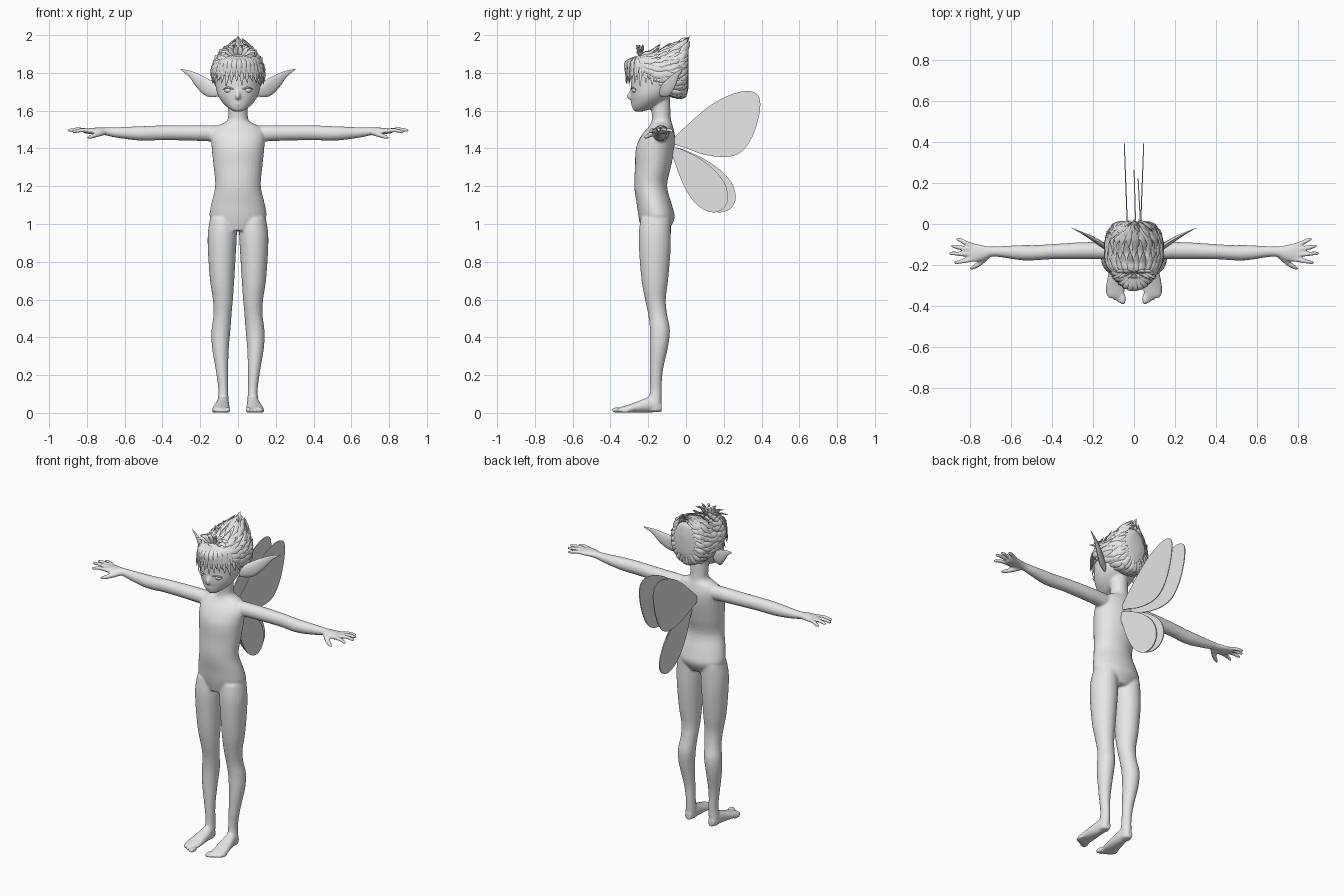
import bpy, bmesh, math, random
from mathutils import Vector, Matrix

random.seed(4)
cube = bpy.data.objects.get("Cube")
if cube:
    bpy.data.objects.remove(cube, do_unlink=True)

grey = bpy.data.materials.new("light_grey")
grey.use_nodes = True
grey.diffuse_color = (0.8, 0.8, 0.8, 1)
for node in grey.node_tree.nodes:
    if node.type == 'BSDF_PRINCIPLED':
        node.inputs["Base Color"].default_value = (0.8, 0.8, 0.8, 1)


def spline(rows, steps=4, closed=False):
    """Smooth interpolation through rows of numbers."""
    n, out = len(rows), []
    pick = lambda i: rows[i % n] if closed else rows[max(0, min(n - 1, i))]
    for i in range(n if closed else n - 1):
        quad = [pick(i + k) for k in (-1, 0, 1, 2)]
        for j in range(steps):
            t = j / steps
            out.append([0.5 * (2 * b + (c - a) * t + (2 * a - 5 * b + 4 * c - d) * t * t
                               + (3 * b - a - 3 * c + d) * t ** 3) for a, b, c, d in zip(*quad)])
    return out if closed else out + [list(rows[-1])]


def skin(bm, rings):
    """Bridge rings of points and cap both ends."""
    rings = [[bm.verts.new(p) for p in ring] for ring in rings]
    n = len(rings[0])
    for a, b in zip(rings, rings[1:]):
        for i in range(n):
            bm.faces.new((a[i], a[(i + 1) % n], b[(i + 1) % n], b[i]))
    bm.faces.new(rings[0])
    bm.faces.new(rings[-1])


def ellipse_point(row, axis, angle):
    s, u, v, ru, rv = row
    u += max(ru, 0.002) * math.cos(angle)
    v += max(rv, 0.002) * math.sin(angle)
    return Vector({'x': (s, u, v), 'y': (u, s, v), 'z': (u, v, s)}[axis])


def tube(bm, rows, axis, n=24):
    skin(bm, [[ellipse_point(r, axis, math.tau * i / n) for i in range(n)] for r in spline(rows)])


def sweep(bm, points, radii, normal, flat=1.0, n=8, steps=3):
    """Tapered strand along a path, flattened along the normal."""
    rows = spline([(*p, r) for p, r in zip(points, radii)], steps)
    pts, rings = [Vector(r[:3]) for r in rows], []
    for i, p in enumerate(pts):
        t = (pts[min(i + 1, len(pts) - 1)] - pts[max(i - 1, 0)]).normalized()
        side = t.cross(Vector(normal)).normalized()
        up = side.cross(t)
        r = max(rows[i][3], 0.0008)
        rings.append([p + side * r * math.cos(math.tau * k / n) + up * r * flat * math.sin(math.tau * k / n)
                      for k in range(n)])
    skin(bm, rings)


def ball(bm, centre, radii):
    bmesh.ops.create_uvsphere(bm, u_segments=16, v_segments=10, radius=1,
                              matrix=Matrix.Translation(centre) @ Matrix.Diagonal((*radii, 1)))


def mirror_all(bm):
    copy = bmesh.ops.duplicate(bm, geom=bm.verts[:] + bm.edges[:] + bm.faces[:])
    verts = [g for g in copy["geom"] if isinstance(g, bmesh.types.BMVert)]
    bmesh.ops.scale(bm, vec=(-1, 1, 1), verts=verts)


def finish(name, bm, angle=60):
    bmesh.ops.recalc_face_normals(bm, faces=bm.faces[:])
    mesh = bpy.data.meshes.new(name)
    bm.to_mesh(mesh)
    bm.free()
    mesh.materials.append(grey)
    obj = bpy.data.objects.new(name, mesh)
    bpy.context.collection.objects.link(obj)
    bpy.ops.object.select_all(action='DESELECT')
    obj.select_set(True)
    bpy.context.view_layer.objects.active = obj
    bpy.ops.object.shade_smooth_by_angle(angle=math.radians(angle))
    return obj


# Body: limbs on one side, mirrored, then torso and head, fused into one skin
body = bmesh.new()
tube(body, [(1.03, .08, -.16, .068, .08), (.95, .083, -.165, .077, .085), (.85, .085, -.165, .074, .083),
            (.7, .084, -.165, .064, .07), (.6, .08, -.162, .053, .055), (.52, .082, -.15, .048, .05),
            (.44, .09, -.138, .05, .053), (.35, .093, -.143, .045, .048), (.22, .085, -.157, .032, .034),
            (.12, .078, -.16, .026, .031), (.05, .08, -.165, .03, .035), (.008, .08, -.165, .027, .033)], 'z')
tube(body, [(-.13, .08, .028, .02, .024), (-.18, .08, .045, .032, .043), (-.24, .085, .034, .04, .033),
            (-.3, .09, .023, .046, .022), (-.345, .09, .016, .043, .015), (-.36, .09, .014, .036, .01)], 'y')
for i, tip in enumerate((-.395, -.388, -.378, -.366, -.35)):
    r = .015 if i == 0 else .011
    ball(body, (.054 + .0185 * i, tip + .03, r), (r, .03, r))
tube(body, [(.1, -.13, 1.475, .04, .045), (.15, -.13, 1.48, .042, .043), (.25, -.13, 1.482, .041, .041),
            (.4, -.135, 1.483, .037, .039), (.48, -.14, 1.48, .037, .039), (.55, -.14, 1.48, .037, .036),
            (.65, -.135, 1.485, .027, .027), (.7, -.135, 1.49, .025, .021), (.735, -.14, 1.492, .036, .019),
            (.78, -.14, 1.492, .046, .016), (.815, -.14, 1.492, .042, .011)], 'x')
for root, tip in ((-.105, (.868, -.07, 1.49)), (-.128, (.893, -.105, 1.497)),
                  (-.15, (.905, -.142, 1.497)), (-.173, (.878, -.19, 1.487))):
    end = Vector(tip)
    start = Vector((.79, root, 1.493))
    sweep(body, [start, start.lerp(end, .5) + Vector((0, 0, .006)), start.lerp(end, .9), end],
          (.0125, .0115, .0095, .004), (0, 0, 1))
sweep(body, [(.715, -.155, 1.485), (.75, -.19, 1.472), (.785, -.212, 1.46), (.8, -.22, 1.455)],
      (.017, .014, .011, .004), (0, 0, 1))
mirror_all(body)
tube(body, [(.965, 0, -.165, .09, .07), (1.03, 0, -.155, .147, .095), (1.1, 0, -.167, .143, .093),
            (1.2, 0, -.187, .121, .087), (1.3, 0, -.175, .129, .095), (1.4, 0, -.163, .139, .102),
            (1.47, 0, -.147, .142, .088), (1.515, 0, -.133, .118, .064), (1.545, 0, -.13, .06, .052),
            (1.59, 0, -.132, .052, .05), (1.68, 0, -.14, .055, .055)], 'z', 32)
tube(body, [(1.595, 0, -.252, .018, .018), (1.61, 0, -.233, .046, .05), (1.64, 0, -.207, .08, .08),
            (1.68, 0, -.185, .106, .107), (1.73, 0, -.165, .119, .127), (1.8, 0, -.155, .122, .132),
            (1.86, 0, -.15, .1, .11), (1.89, 0, -.15, .05, .06)], 'z', 32)
sweep(body, [(0, -.28, 1.725), (0, -.293, 1.695), (0, -.302, 1.674), (0, -.287, 1.662)],
      (.008, .01, .013, .008), (0, -1, 0))
for z in (1.642, 1.632):
    ball(body, (0, -.281, z), (.021, .011, .006))
skin_obj = finish("body", body, 180)
remesh = skin_obj.modifiers.new("fuse", 'REMESH')
remesh.mode, remesh.voxel_size, remesh.use_smooth_shade = 'VOXEL', 0.0065, True
relax = skin_obj.modifiers.new("relax", 'SMOOTH')
relax.factor, relax.iterations = 0.5, 5

# Eyes with heavy lids
eyes = bmesh.new()
ball(eyes, (.05, -.272, 1.708), (.025, .014, .013))
sweep(eyes, [(.022, -.288, 1.712), (.05, -.288, 1.722), (.08, -.266, 1.714)], (.002, .005, .002), (0, -1, 0))
mirror_all(eyes)
finish("eyes", eyes)

# Long pointed ears
ears = bmesh.new()
sweep(ears, [(.1, -.135, 1.7), (.15, -.105, 1.715), (.2, -.072, 1.752), (.25, -.045, 1.793), (.305, -.018, 1.82)],
      (.025, .043, .036, .017, .002), (.5, -.86, 0), .3, 12, 4)
mirror_all(ears)
finish("ears", ears)

# Hair: a cap covered in swept-back locks
hair = bmesh.new()
cap = [(-.275, 0, 1.845, .03, .025), (-.245, 0, 1.835, .09, .06), (-.19, 0, 1.81, .126, .095),
       (-.12, 0, 1.8, .134, .115), (-.05, 0, 1.795, .122, .13), (-.005, 0, 1.81, .092, .125),
       (.012, 0, 1.83, .04, .08)]
tube(hair, cap, 'y', 32)
cap_rows = spline(cap)
CENTRE = Vector((0, -.14, 1.78))


def lock(start, middle, end, width):
    out = (middle - CENTRE).normalized()
    sweep(hair, [start, start.lerp(middle, .6) + out * .004, middle, middle.lerp(end, .55), end],
          [width * k for k in (.5, 1, .95, .6, .03)], out, .45, 6, 2)


for layer, row in enumerate((4, 7, 10, 13, 16)):
    count = 26
    for i in range(count):
        phi = math.tau * (i + .5 * (layer % 2) + random.uniform(-.2, .2)) / count
        if math.sin(phi) < (-.1, -.35, -.6, -.9, -1)[layer]:
            continue
        a, b, c = (ellipse_point(cap_rows[min(k, 23)], 'y', phi) for k in (row, row + 4, row + 7))
        out = Vector((math.cos(phi), 0, math.sin(phi)))
        c += out * random.uniform(.004, .018) + Vector((0, .004, .03 * max(0, math.sin(phi))))
        lock(a, b + out * .006, c, random.uniform(.014, .02))

# Peak of upswept locks at the back of the crown
for i in range(26):
    phi = math.pi * (i + .5) / 26
    a = ellipse_point(cap_rows[11 + i % 3 * 3], 'y', phi)
    tip = Vector((.028 * math.cos(phi) + random.uniform(-.008, .008), random.uniform(-.005, .022),
                  1.94 + .04 * math.sin(phi) + random.uniform(-.015, .01)))
    lock(a, a.lerp(tip, .5) + Vector((.015 * math.cos(phi), 0, .008)), tip, .017)
lock(Vector((0, -.08, 1.91)), Vector((0, -.02, 1.945)), Vector((0, .022, 1.995)), .026)

# Fringe falling from the whorl, and the short tuft above it
whorl = Vector((0, -.255, 1.885))
for layer in range(2):
    for i in range(17):
        t = math.radians(-100 + 200 * (i + .5 * layer) / 16.5)
        s, c = math.sin(t), math.cos(t)
        middle = Vector((.112 * s, -.155 - (.158 + .008 * layer) * c, 1.84 + .012 * layer))
        end = Vector((.14 * s, -.155 - .165 * c, 1.742 + .025 * layer + random.uniform(-.018, .015)))
        lock(whorl + Vector((.03 * s, -.01 * c, 0)), middle, end, .018)
for i in range(11):
    t = math.radians(-75 + 15 * i)
    s, c = math.sin(t), math.cos(t)
    base = Vector((.02 * s, -.235, 1.885))
    lock(base, base + Vector((.05 * s, -.015 + .02 * (i % 2), .02 + .035 * c)),
         base + Vector((.09 * s, -.03 + .035 * (i % 2), .01 + .055 * c)), .013)
finish("hair", hair, 50)


# Wings: thin leaf-shaped panels standing up behind the back
def wing(name, outline, root_x, tip_x, stretch=1.0):
    bm = bmesh.new()
    x_at = lambda y: root_x + (tip_x - root_x) * (y + .07) / .45
    pts = spline(outline, 5, True)
    sides = [[(x_at(y) + off, -.07 + (y + .07) * stretch, z) for y, z in pts] for off in (-.0025, .0025)]
    skin(bm, sides)
    finish(name, bm, 30)


upper = [(-.07, 1.44), (.03, 1.545), (.14, 1.635), (.25, 1.69), (.34, 1.703), (.388, 1.67), (.388, 1.58),
         (.35, 1.46), (.29, 1.38), (.21, 1.355), (.1, 1.367), (0, 1.402)]
lower = [(-.075, 1.405), (.04, 1.365), (.14, 1.295), (.205, 1.215), (.222, 1.13), (.19, 1.075),
         (.13, 1.063), (.06, 1.1), (0, 1.18), (-.05, 1.3)]
wing("left_upper_wing", upper, .03, .047)
wing("right_upper_wing", upper, -.03, -.047)
wing("left_lower_wing", lower, .035, .012)
wing("right_lower_wing", lower, .01, -.005, 1.14)
